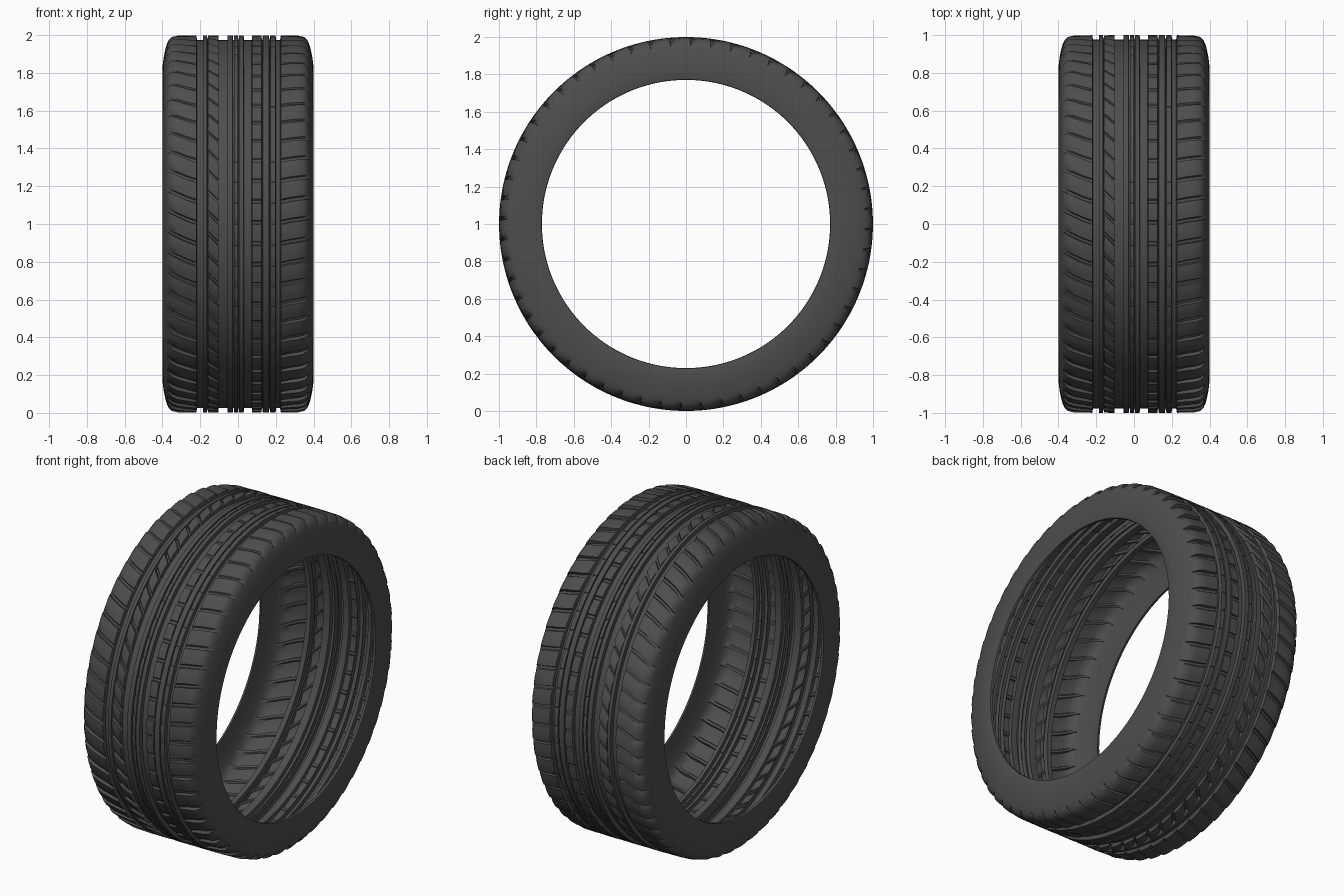
import bpy, bmesh, math

BLOCKS = 56          # tread blocks around the tyre
GROOVE = 0.975       # radius at the groove floor

# position within one block -> how much of the slot depth applies (sawtooth)
PHASES = [(0.0, 1.0), (0.13, 0.95), (0.18, 0.45), (0.5, 0.1), (0.75, 0.0), (0.97, 0.0)]

# ribs: left x, right x, slot depth, slant at left, slant at right (in blocks)
RIBS = [(-0.185, -0.165, 0.0, 0, 0),
        (-0.16, -0.105, 0.022, 0.5, 0.0),
        (-0.055, -0.028, 0.0, 0, 0),
        (-0.02, 0.0, 0.004, 0, 0),
        (0.006, 0.03, 0.0, 0, 0),
        (0.075, 0.125, 0.010, 0.0, 0.0),
        (0.132, 0.165, 0.0, 0, 0),
        (0.172, 0.20, 0.003, 0, 0)]

# cross-section: x, radius, slot depth, slant
profile = [(-0.383, 0.77, 0, 0), (-0.397, 0.772, 0, 0), (-0.40, 0.785, 0, 0),
           (-0.402, 0.83, 0, 0), (-0.396, 0.88, 0, 0), (-0.386, 0.93, 0, 0),
           (-0.378, 0.955, 0.0, 0.6), (-0.37, 0.972, 0.012, 0.6),
           (-0.352, 0.99, 0.018, 0.5), (-0.32, 0.997, 0.02, 0.35),
           (-0.27, 0.998, 0.018, 0.15), (-0.222, 0.999, 0.012, 0), (-0.218, GROOVE, 0, 0)]
for a, b, depth, sa, sb in RIBS:
    profile += [(a - 0.002, GROOVE, 0, sa), (a, 0.999, depth, sa),
                (b, 0.999, depth, sb), (b + 0.002, GROOVE, 0, sb)]
profile += [(0.224, GROOVE, 0, 0), (0.228, 0.999, 0.012, 0),
            (0.28, 0.998, 0.018, 0.1), (0.32, 0.997, 0.02, 0.15),
            (0.352, 0.99, 0.018, 0.2), (0.37, 0.972, 0.012, 0.25),
            (0.378, 0.955, 0.0, 0.25), (0.386, 0.93, 0, 0), (0.396, 0.88, 0, 0),
            (0.402, 0.83, 0, 0), (0.40, 0.785, 0, 0), (0.397, 0.772, 0, 0), (0.383, 0.77, 0, 0)]

# sweep the cross-section around the x axis as one open shell
bm = bmesh.new()
rings = []
for k in range(BLOCKS):
    for phase, amount in PHASES:
        ring = []
        for x, r, depth, slant in profile:
            ang = (k + phase + slant) * 2 * math.pi / BLOCKS
            rad = r - depth * amount
            ring.append(bm.verts.new((x * 0.995, -rad * math.cos(ang), 1 + rad * math.sin(ang))))
        rings.append(ring)
for i, ring in enumerate(rings):
    nxt = rings[(i + 1) % len(rings)]
    for j in range(len(profile) - 1):
        bm.faces.new((ring[j], ring[j + 1], nxt[j + 1], nxt[j]))
bmesh.ops.recalc_face_normals(bm, faces=bm.faces)
mesh = bpy.data.meshes.new("tyre")
bm.to_mesh(mesh)
bm.free()
tyre = bpy.data.objects.new("tyre", mesh)
bpy.context.collection.objects.link(tyre)

# dark rubber
rubber = bpy.data.materials.new("rubber")
rubber.diffuse_color = (0.075, 0.075, 0.075, 1)
mesh.materials.append(rubber)

bpy.context.view_layer.objects.active = tyre
tyre.select_set(True)
bpy.ops.object.shade_smooth_by_angle(angle=math.radians(35))
